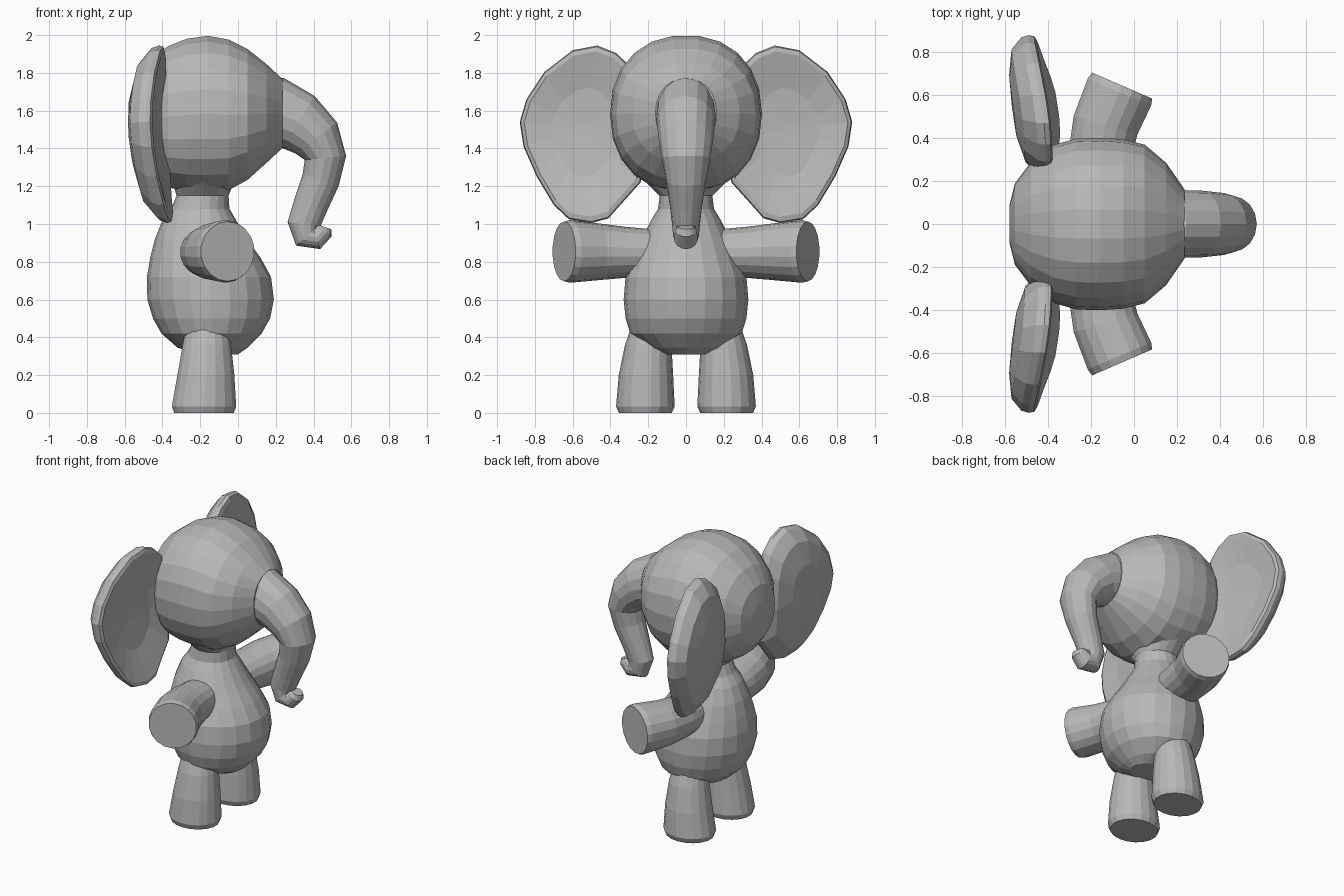
import bpy, bmesh
from math import sin, cos, tau, copysign
from mathutils import Vector

cube = bpy.data.objects.get("Cube")
if cube:
    bpy.data.objects.remove(cube)

grey = bpy.data.materials.new("soft grey")
grey.use_nodes = True
colour = (0.48, 0.48, 0.48, 1)
grey.diffuse_color = colour
grey.node_tree.nodes["Principled BSDF"].inputs["Base Color"].default_value = colour


def skin(name, rings):
    """Bridge equal rings of points and close both ends."""
    bm = bmesh.new()
    loops = [[bm.verts.new(p) for p in ring] for ring in rings]
    n = len(loops[0])
    for a, b in zip(loops, loops[1:]):
        for i in range(n):
            j = (i + 1) % n
            bm.faces.new((a[i], a[j], b[j], b[i]))
    bm.faces.new(loops[0])
    bm.faces.new(loops[-1])
    bmesh.ops.recalc_face_normals(bm, faces=bm.faces[:])
    mesh = bpy.data.meshes.new(name)
    bm.to_mesh(mesh)
    bm.free()
    mesh.materials.append(grey)
    obj = bpy.data.objects.new(name, mesh)
    bpy.context.collection.objects.link(obj)


def loft(name, stations, side, normal=None, sides=18, power=1):
    """Stations are (x, y, z, radius along side, radius across it).
    A power below one makes the section squarer than an ellipse."""
    side = Vector(side)
    centres = [Vector(s[:3]) for s in stations]
    turns = [tau * i / sides for i in range(sides)]
    section = [[copysign(abs(v) ** power, v) for v in (cos(t), sin(t))] for t in turns]
    rings = []
    for k, s in enumerate(stations):
        if normal:
            along = Vector(normal)
        else:
            along = (centres[min(k + 1, len(centres) - 1)] - centres[max(k - 1, 0)]).normalized()
        across = along.cross(side).normalized()
        rings.append([centres[k] + side * s[3] * c + across * s[4] * d for c, d in section])
    skin(name, rings)


# Head: x, bottom, top, half width
head = [(-.58, 1.46, 1.64, .09), (-.555, 1.36, 1.75, .19), (-.48, 1.26, 1.86, .29),
        (-.37, 1.19, 1.945, .37), (-.27, 1.17, 1.985, .398), (-.16, 1.165, 2.0, .402),
        (-.05, 1.175, 1.98, .395), (.05, 1.23, 1.93, .37), (.15, 1.32, 1.85, .285),
        (.235, 1.4, 1.77, .162)]
loft("head", [(x, 0, (lo + hi) / 2, w, (hi - lo) / 2) for x, lo, hi, w in head],
     (0, 1, 0), (1, 0, 0), 22, .91)

# Body and neck: z, back, front, half width
body = [(.31, -.2, 0, .1), (.345, -.32, .05, .2), (.42, -.405, .125, .295),
        (.5, -.45, .17, .32), (.6, -.48, .19, .33), (.72, -.482, .175, .32),
        (.82, -.465, .12, .28), (.92, -.44, .05, .235), (1.02, -.4, -.01, .185),
        (1.08, -.355, -.045, .148), (1.15, -.325, -.05, .14), (1.2, -.34, -.03, .19),
        (1.25, -.36, 0, .24)]
loft("body", [((a + b) / 2, 0, z, w, (b - a) / 2) for z, a, b, w in body],
     (0, 1, 0), (0, 0, 1), 20)

# Trunk ending in a small bulb curled forward
trunk = [(.1, 1.6, .15, .18), (.195, 1.592, .158, .187), (.32, 1.54, .155, .162),
         (.415, 1.455, .145, .137), (.463, 1.35, .128, .11), (.437, 1.23, .106, .1),
         (.385, 1.1, .086, .092), (.35, 1.0, .074, .088), (.365, .937, .068, .077),
         (.415, .927, .064, .063), (.45, .965, .055, .055), (.457, .985, .04, .04)]
loft("trunk", [(x, 0, z, w, r) for x, z, w, r in trunk], (0, 1, 0), None, 16)

# Ear outline: distance sideways, height
outline = [(.24, 1.7), (.29, 1.83), (.37, 1.905), (.47, 1.945), (.6, 1.92), (.75, 1.805),
           (.845, 1.66), (.88, 1.54), (.86, 1.41), (.79, 1.25), (.7, 1.1), (.62, 1.025),
           (.5, 1.005), (.41, 1.03), (.33, 1.12), (.24, 1.22), (.22, 1.45)]
# Ear layers from nearly flat front, over the rim, to rounded back: scale, x shift
layers = [(.08, .01), (.5, .012), (.93, .035), (.985, .025), (1, 0), (.97, -.035),
          (.8, -.088), (.45, -.113), (.08, -.118)]


def ear_point(p, scale, shift, s):
    """Place an outline point on the ear, which leans forward at its root and foot."""
    y = .55 + (p[0] - .55) * scale
    z = 1.5 + (p[1] - 1.5) * scale
    x = -.49 + .12 * (.88 - y) + .2 * (z - 1.5) ** 2 - .04 * (z - 1.5)
    return (x + shift, s * y, z)


for s, label in ((1, "left"), (-1, "right")):
    skin(label + "_ear", [[ear_point(p, k, d, s) for p in outline] for k, d in layers])

    # Arm swept slightly forward, with a flat end
    loft(label + "_arm", [(-.17, s * .15, .85, .12, .13), (-.158, s * .32, .85, .135, .15),
                          (-.133, s * .46, .853, .15, .157), (-.068, s * .615, .855, .166, .163),
                          (-.055, s * .645, .855, .158, .155)], (0, 0, 1))

    # Leg widening to a flat foot
    loft(label + "_leg", [(-.165, s * .195, .44, .1, .115), (-.165, s * .2, .36, .123, .13),
                          (-.17, s * .212, .2, .144, .153), (-.18, s * .215, .035, .155, .173),
                          (-.18, s * .215, 0, .14, .16)], (0, 1, 0), (0, 0, 1))
